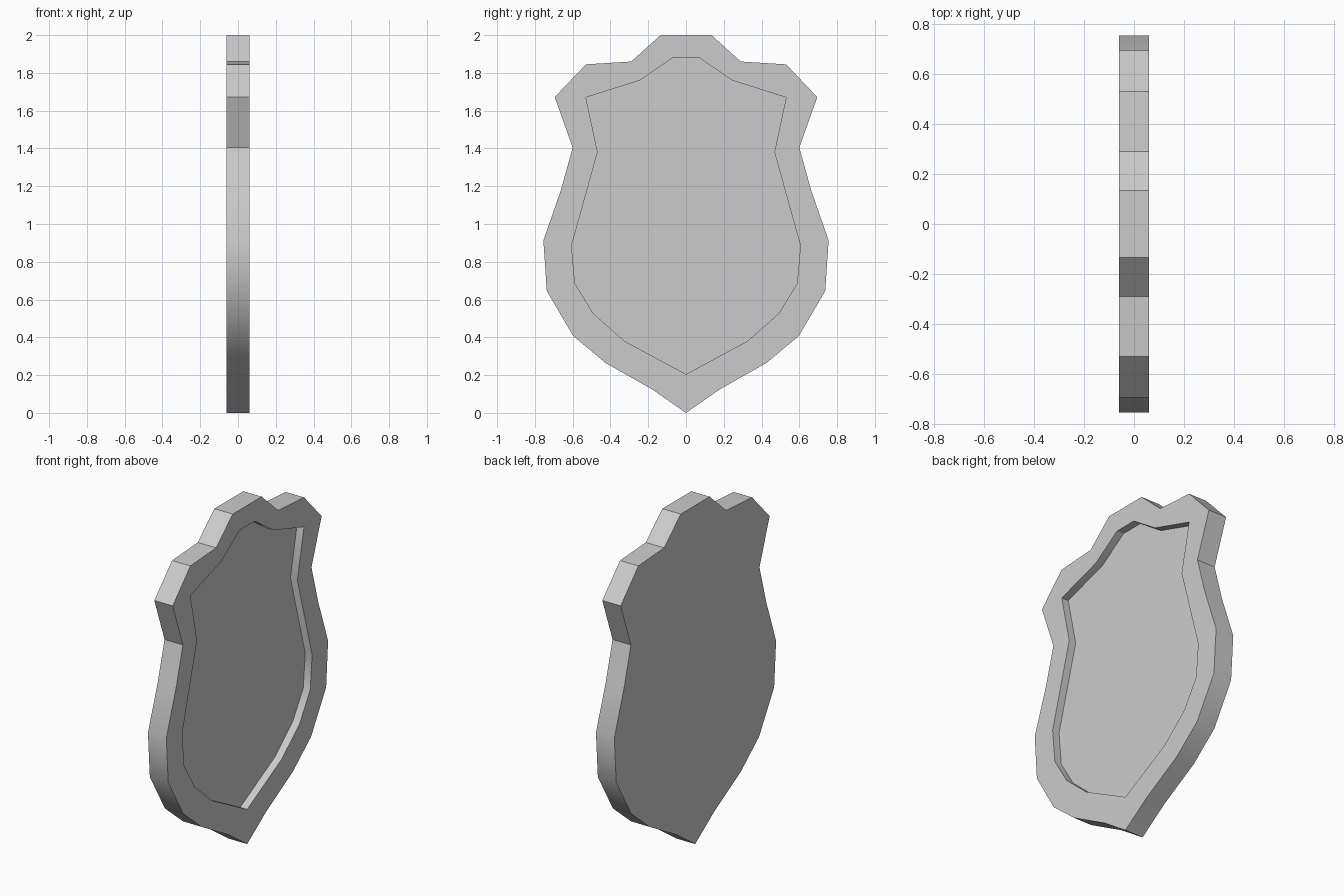
import bpy, bmesh, math

if "Cube" in bpy.data.objects:
    bpy.data.objects.remove(bpy.data.objects["Cube"])

HALF_T = 0.06      # half thickness of the plate
DEPTH = 0.045      # depth of the recessed panel

# Half outlines as (y, z), from the bottom tip up to the top edge
OUTER = [(0, 0), (0.18, 0.125), (0.427, 0.265), (0.597, 0.407), (0.737, 0.645),
         (0.755, 0.913), (0.662, 1.18), (0.60, 1.405), (0.695, 1.672),
         (0.53, 1.845), (0.29, 1.86), (0.135, 2.0)]
INNER = [(0, 0.205), (0.325, 0.38), (0.49, 0.525), (0.588, 0.685), (0.606, 0.885),
         (0.468, 1.38), (0.53, 1.67), (0.245, 1.76), (0.07, 1.88)]


def mirrored(half):
    """Full closed outline from a half one."""
    return half + [(-y, z) for y, z in reversed(half[1:])]


def ring(bm, outline, x):
    return [bm.verts.new((x, y, z)) for y, z in outline]


def walls(bm, a, b):
    n = len(a)
    for i in range(n):
        j = (i + 1) % n
        bm.faces.new((a[i], a[j], b[j], b[i]))


bm = bmesh.new()
outer, inner = mirrored(OUTER), mirrored(INNER)
back = ring(bm, outer, -HALF_T)
front = ring(bm, outer, HALF_T)
lip = ring(bm, inner, HALF_T)
floor = ring(bm, inner, HALF_T - DEPTH)

# Outer edge, recess walls, flat back and recess floor
walls(bm, back, front)
walls(bm, lip, floor)
bm.faces.new(back)
bm.faces.new(floor)

# Raised rim between the two outlines
rim_edges = [bm.edges.get((r[i], r[(i + 1) % len(r)]))
             for r in (front, lip) for i in range(len(r))]
bmesh.ops.triangle_fill(bm, edges=rim_edges, use_beauty=True, normal=(1, 0, 0))
bmesh.ops.recalc_face_normals(bm, faces=bm.faces[:])

mesh = bpy.data.meshes.new("shield_plaque")
bm.to_mesh(mesh)
bm.free()
shield = bpy.data.objects.new("shield_plaque", mesh)
bpy.context.collection.objects.link(shield)

# Soft shading along the shallow bends, crisp corners elsewhere
bpy.context.view_layer.objects.active = shield
shield.select_set(True)
bpy.ops.object.shade_smooth_by_angle(angle=math.radians(30))
